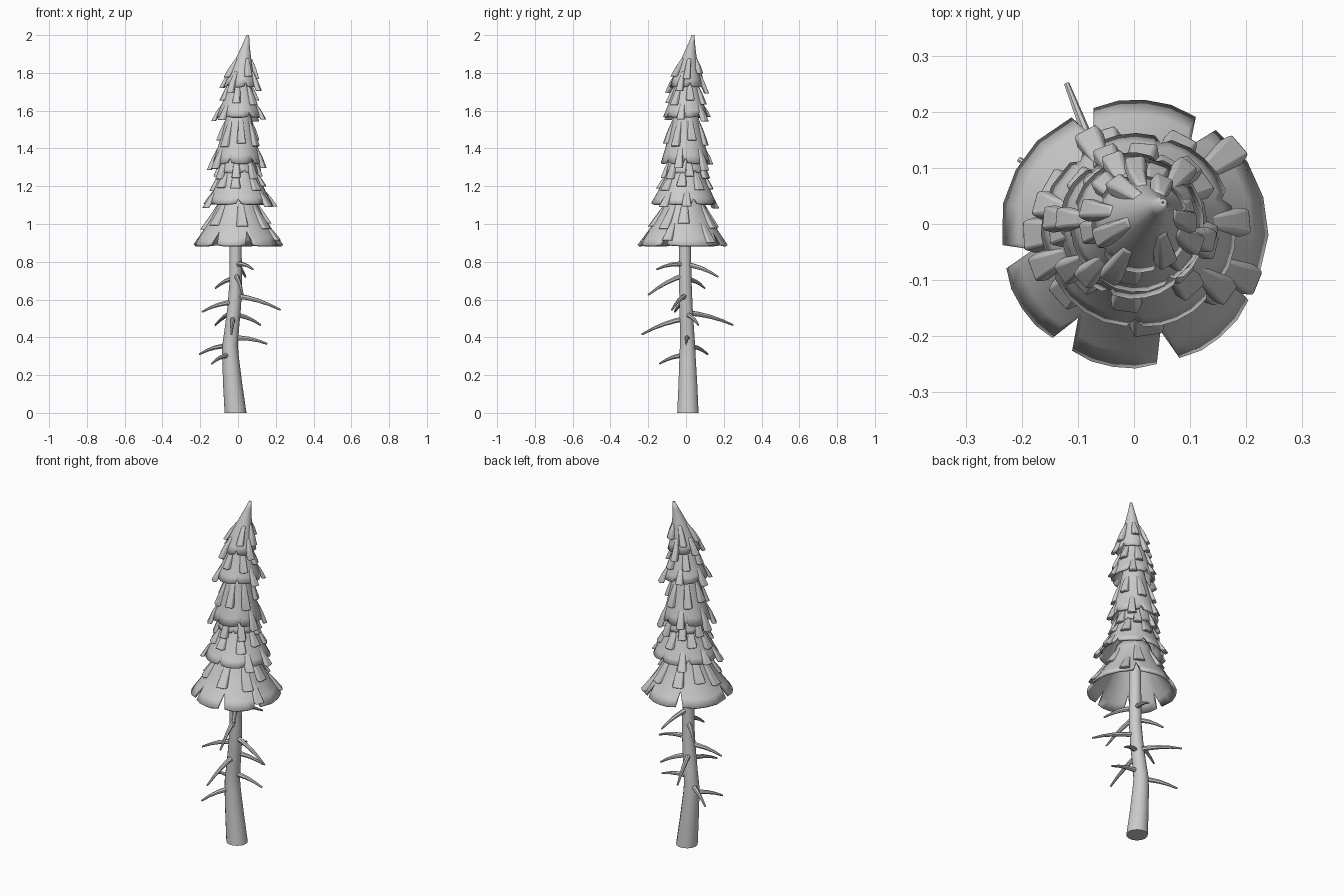
import bpy, bmesh, math
from mathutils import Vector

cube = bpy.data.objects.get("Cube")
if cube:
    bpy.data.objects.remove(cube, do_unlink=True)

grey = bpy.data.materials.new("plain grey")
grey.use_nodes = True
colour = (0.6, 0.6, 0.6, 1)
grey.diffuse_color = colour
grey.node_tree.nodes["Principled BSDF"].inputs["Base Color"].default_value = colour


def finish(bm, name, angle=40):
    """Turn a bmesh into a smooth-shaded object with the grey material."""
    bmesh.ops.recalc_face_normals(bm, faces=bm.faces)
    mesh = bpy.data.meshes.new(name)
    bm.to_mesh(mesh)
    bm.free()
    mesh.materials.append(grey)
    obj = bpy.data.objects.new(name, mesh)
    bpy.context.collection.objects.link(obj)
    bpy.ops.object.select_all(action='DESELECT')
    obj.select_set(True)
    bpy.context.view_layer.objects.active = obj
    bpy.ops.object.shade_smooth_by_angle(angle=math.radians(angle))
    return obj


def loft(bm, rings, caps=True):
    """Skin a stack of closed rings of points."""
    rows = [[bm.verts.new(p) for p in ring] for ring in rings]
    n = len(rows[0])
    for low, high in zip(rows, rows[1:]):
        for i in range(n):
            j = (i + 1) % n
            bm.faces.new((low[i], low[j], high[j], high[i]))
    if caps:
        bm.faces.new(rows[0][::-1])
        bm.faces.new(rows[-1])


def tube(bm, path, radii, sides, flat=False):
    """Sweep a tapering round section along a path."""
    rings = []
    for i, p in enumerate(path):
        d = path[min(i + 1, len(path) - 1)] - path[max(i - 1, 0)]
        if flat:
            d = Vector((0, 0, 1))
        u = d.cross(Vector((0, 1, 0) if flat else (0.01, 0.02, 1))).normalized()
        v = d.cross(u).normalized()
        rings.append([p + radii[i] * (u * math.cos(a) + v * math.sin(a))
                      for a in (math.tau * k / sides for k in range(sides))])
    loft(bm, rings)


# Crooked trunk: x, y, z, radius
trunk = [(-0.013, 0.01, 0, 0.058), (-0.028, 0.01, 0.15, 0.051),
         (-0.04, 0.008, 0.3, 0.044), (-0.042, 0.008, 0.36, 0.041),
         (-0.032, 0.005, 0.45, 0.038), (-0.02, 0, 0.56, 0.036),
         (-0.012, -0.003, 0.68, 0.034), (-0.013, -0.005, 0.8, 0.033),
         (-0.013, -0.005, 1.15, 0.03)]
bm = bmesh.new()
tube(bm, [Vector(p[:3]) for p in trunk], [p[3] for p in trunk], 14, flat=True)
finish(bm, "trunk")


def trunk_at(z):
    """Centre of the trunk at a height."""
    for a, b in zip(trunk, trunk[1:]):
        if z <= b[2]:
            return Vector(a[:3]).lerp(Vector(b[:3]), (z - a[2]) / (b[2] - a[2]))


# Bare drooping branches: root height, then tip
branches = [(0.785, 0.08, -0.155, 0.76), (0.785, 0.04, 0.17, 0.72),
            (0.71, -0.12, 0.1, 0.66), (0.73, 0.025, -0.2, 0.625),
            (0.62, 0.225, -0.075, 0.545), (0.585, -0.19, -0.06, 0.535),
            (0.53, -0.12, 0.25, 0.465), (0.52, 0.12, 0.065, 0.465),
            (0.5, -0.035, -0.235, 0.415), (0.395, 0.155, 0, 0.365),
            (0.355, -0.205, 0.115, 0.31), (0.305, -0.14, -0.14, 0.26)]
bm = bmesh.new()
for z, *tip in branches:
    root, tip = trunk_at(z), Vector(tip)
    path = [root.lerp(tip, t) + Vector((0, 0, 0.05 * t * (1 - t)))
            for t in (0, 0.25, 0.5, 0.75, 1)]
    tube(bm, path, (0.015, 0.013, 0.011, 0.008, 0.005), 7)
finish(bm, "bare_branches")

# Foliage skirts: top centre and radius, hem centre and radius, flare, notch angles, depth
skirts = {
    "foliage_bottom": ((0, -0.005, 1.15), 0.085, (0, -0.018, 0.885), 0.234, 1.35,
                       (57, 113, 190, 237, 285, 335), 0.3),
    "foliage_low": ((0, 0, 1.32), 0.075, (0.008, -0.012, 1.105), 0.168, 1.25,
                    (20, 75, 130, 205, 268, 320), 0.13),
    "foliage_inner": ((0, 0, 1.4), 0.07, (0, 0, 1.27), 0.1, 1.2,
                      (30, 100, 160, 220, 290), 0.12),
    "foliage_middle": ((0.005, 0, 1.62), 0.05, (-0.003, -0.003, 1.32), 0.124, 1.2,
                       (0, 70, 125, 190, 250, 310), 0.1),
    "foliage_high": ((0.01, 0.005, 1.8), 0.04, (0.006, -0.002, 1.565), 0.113, 1.3,
                     (40, 95, 165, 230, 300), 0.12),
    "foliage_tip": ((0.052, 0.038, 2.0), 0.004, (0.012, 0, 1.725), 0.085, 1.1,
                    (15, 90, 150, 215, 290), 0.1),
}


def on_skirt(skirt, degrees, t, lift=0):
    """Point on a skirt: t runs from its top (0) to its hem (1)."""
    top, r0, hem, r1, flare = skirt[:5]
    a = math.radians(degrees)
    # The pointed tip leans over in a curve
    k = 1 - max(0, 1 - t) ** 1.35 if r0 < 0.01 else t
    c = Vector(top).lerp(Vector(hem), k)
    c.z = top[2] + (hem[2] - top[2]) * t
    r = r0 + (r1 - r0) * t ** flare + lift
    return c + Vector((r * math.cos(a), r * math.sin(a), 0))


for name, skirt in skirts.items():
    notches, depth = skirt[5:]
    columns = []
    for a, b in zip(notches, notches[1:] + (notches[0] + 360,)):
        columns += [(a, 1 - depth), (a + 5, 0.98)]
        columns += [(a + (b - a) * f, 1.0) for f in (0.3, 0.5, 0.7)]
        columns += [(b - 5, 0.98)]
    bm = bmesh.new()
    loft(bm, [[on_skirt(skirt, a, end * s / 7) for a, end in columns]
              for s in range(8)], caps=False)
    obj = finish(bm, name)
    solid = obj.modifiers.new("thickness", 'SOLIDIFY')
    solid.thickness, solid.offset = 0.014, 0
    if name == "foliage_tip":
        solid.thickness = 0.006

# Shingles: skirt, angles, start, end, half width
shingles = [
    ("foliage_bottom", (-82, -35, 0, 62, 108, 150, 182, 222), 0.12, 0.62, 0.033),
    ("foliage_bottom", (-22, 40), 0.5, 0.9, 0.03),
    ("foliage_low", (-98, -48, -8, 35, 85, 140, 182, 225), 0.2, 0.62, 0.03),
    ("foliage_low", (5, 118, 165, 200, -35), 0.65, 1.06, 0.028),
    ("foliage_inner", (-95, -45, 10, 60, 115, 165, 215), 0.35, 1.2, 0.026),
    ("foliage_middle", (-80, -30, 20, 75, 130, 180, 230), 0.2, 0.65, 0.026),
    ("foliage_middle", (-15, 45, 110, 175, 215), 0.7, 1.08, 0.026),
    ("foliage_high", (-100, -40, 15, 70, 130, 190), 0.2, 0.68, 0.024),
    ("foliage_high", (-12, 50, 110, 175, 225), 0.68, 1.05, 0.024),
    ("foliage_tip", (-60, 0, 65, 125, 200), 0.45, 0.8, 0.022),
    ("foliage_tip", (-20, 95, 165, 240), 0.7, 1.08, 0.022),
]
bm = bmesh.new()
for name, angles, start, end, half in shingles:
    skirt = skirts[name]
    for n, a in enumerate(angles):
        drop = 0.06 * math.sin(2.3 * n)
        side = Vector((-math.sin(math.radians(a)), math.cos(math.radians(a)), 0))
        rings = []
        for f, width, low, high in ((0, 0.5, -0.012, 0.006), (0.5, 0.75, -0.006, 0.02),
                                    (1, 1, 0.002, 0.026)):
            t = start + (end - start + drop) * f
            inner, outer = (on_skirt(skirt, a, t, x) for x in (low, high))
            w = side * half * width
            rings.append([inner - w, inner + w, outer + w * 0.8, outer - w * 0.8])
        loft(bm, rings)
obj = finish(bm, "foliage_shingles")
bevel = obj.modifiers.new("soft_edges", 'BEVEL')
bevel.width, bevel.segments = 0.005, 2
